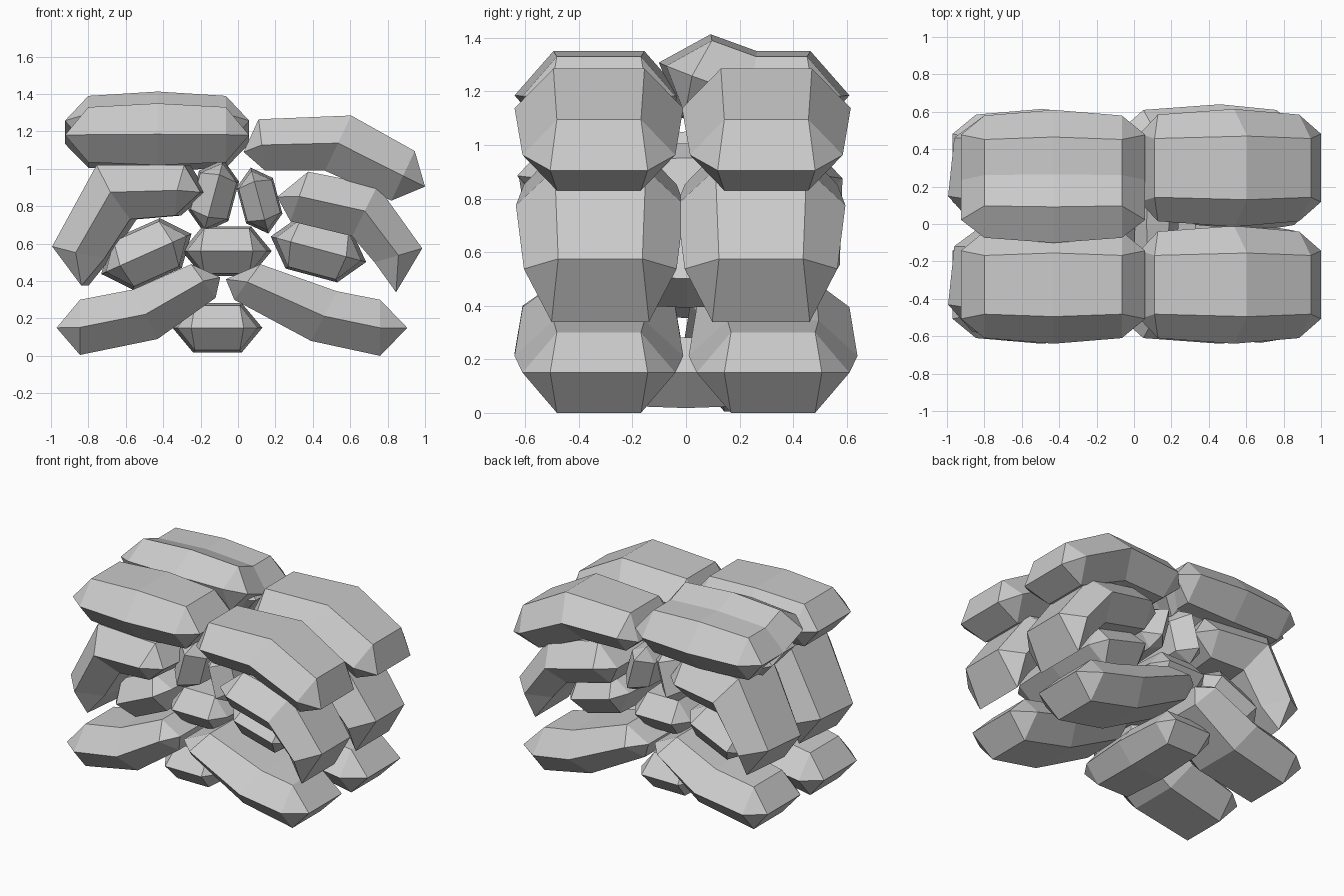
import bpy, bmesh
from math import radians
from mathutils import Matrix

if "Cube" in bpy.data.objects:
    bpy.data.objects.remove(bpy.data.objects["Cube"])


def pillow(name, tip_a, stations, tip_b, matrix, flat=(.157, .17, .157),
           wide=(.285, .315, .285), tip=.182):
    """Faceted bag: hexagonal rings along a bent x-z path, closed by an edge at each end.
    stations = (top x, top z, bottom x, bottom z)"""
    bm = bmesh.new()
    rings = []
    for (tx, tz, bx, bz), w, f in zip(stations, wide, flat):
        mx, mz = (tx + bx) / 2, (tz + bz) / 2
        ring = [(tx, -f, tz), (tx, f, tz), (mx, w, mz),
                (bx, f, bz), (bx, -f, bz), (mx, -w, mz)]
        rings.append([bm.verts.new(p) for p in ring])
    for a, b in zip(rings, rings[1:]):
        for i in range(6):
            j = (i + 1) % 6
            bm.faces.new((a[i], a[j], b[j], b[i]))
    for (x, z), r in ((tip_a, rings[0]), (tip_b, rings[-1])):
        n, p = bm.verts.new((x, -tip, z)), bm.verts.new((x, tip, z))
        for f in ((r[0], r[1], p, n), (r[3], r[4], n, p), (r[1], r[2], p),
                  (r[2], r[3], p), (r[4], r[5], n), (r[5], r[0], n)):
            bm.faces.new(f)
    bmesh.ops.recalc_face_normals(bm, faces=bm.faces)
    bm.transform(matrix)
    mesh = bpy.data.meshes.new(name)
    bm.to_mesh(mesh)
    bm.free()
    obj = bpy.data.objects.new(name, mesh)
    bpy.context.collection.objects.link(obj)
    return obj


# Large sagging bags: profile, front y, back y, and a slight turn about the vertical
bags = {
    "bottom_left_bag": ((-.97, .15), [(-.845, .30, -.845, .005), (-.56, .355, -.43, .09),
                                      (-.25, .49, -.12, .31)], (-.095, .42), -.325, .30, 0),
    "bottom_right_bag": ((-.065, .41), [(.12, .49, -.02, .30), (.53, .345, .39, .08),
                                        (.76, .30, .76, 0)], (.905, .15), -.325, .325, 0),
    "middle_left_bag": ((-.18, .875), [(-.27, 1.02, -.32, .75), (-.74, 1.02, -.56, .73),
                                       (-.98, .585, -.70, .52)], (-.82, .375), -.325, .255, -6),
    "middle_right_bag": ((.21, .85), [(.375, .985, .28, .72), (.745, .91, .61, .64),
                                      (.985, .575, .73, .50)], (.845, .34), -.32, .28, 0),
    "top_left_bag": ((-.925, 1.18), [(-.80, 1.33, -.80, 1.035), (-.43, 1.35, -.43, 1.02),
                                     (-.065, 1.33, -.065, 1.035)], (.06, 1.18), -.325, .295, 0),
    "top_right_bag": ((.03, 1.09), [(.11, 1.265, .145, .99), (.605, 1.285, .465, .99),
                                    (.945, 1.095, .82, .83)], (1.0, .905), -.325, .30, 0),
}
for name, (a, st, b, front_y, back_y, turn) in bags.items():
    cx = (a[0] + b[0]) / 2
    spin = Matrix.Rotation(radians(turn), 4, 'Z') @ Matrix.Translation((-cx, 0, 0))
    pillow(name + "_front", a, st, b, Matrix.Translation((cx, front_y, 0)) @ spin)
    pillow(name + "_back", a, st, b, Matrix.Translation((cx, back_y, 0)) @ spin)

# Extra top bag, rolled sideways over the back left one
a, st, b = bags["top_left_bag"][:3]
roll = (Matrix.Translation((0, .195, 1.2)) @ Matrix.Rotation(radians(-20), 4, 'X')
        @ Matrix.Translation((0, 0, -1.185)))
pillow("rolled_top_bag", a, st, b, roll)

# Small bags running front to back through the core: x, z, tilt, scale
core = [(-.11, .15, 0, 1), (-.06, .56, 0, 1), (-.49, .545, 24, 1.1),
        (.43, .57, -15, 1.1), (-.13, .855, 75, .84), (.115, .83, 105, .76)]
for i, (x, z, tilt, s) in enumerate(core):
    m = (Matrix.Translation((x, 0, z)) @ Matrix.Rotation(radians(-tilt), 4, 'Y')
         @ Matrix.Rotation(radians(90), 4, 'Z') @ Matrix.Diagonal((1, s, s, 1)))
    pillow(f"core_bag_{i + 1}", (-.45, 0),
           [(-.34, .12, -.34, -.12), (0, .132, 0, -.132), (.34, .12, .34, -.12)],
           (.45, 0), m, flat=(.12, .13, .12), wide=(.215, .24, .215), tip=.14)
